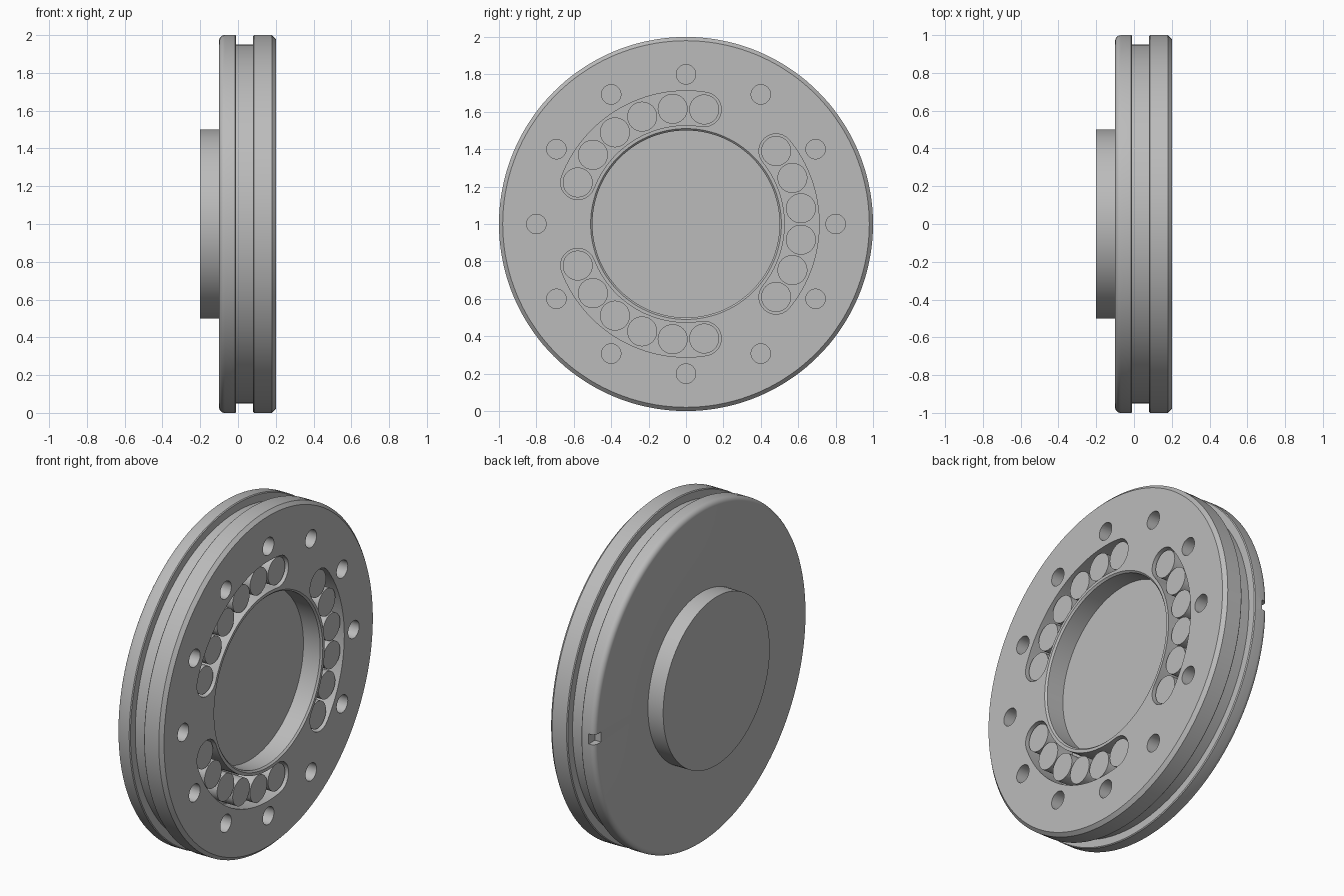
import bpy, bmesh, math
from mathutils import Vector

cube = bpy.data.objects.get("Cube")
if cube:
    bpy.data.objects.remove(cube, do_unlink=True)

steel = bpy.data.materials.new("grey_steel")
steel.use_nodes = True
GREY = (0.5, 0.5, 0.5, 1)
steel.diffuse_color = GREY
steel.node_tree.nodes["Principled BSDF"].inputs["Base Color"].default_value = GREY

FACE = 0.2        # x of the open face
SEG = 144
SLOT_R = 0.62     # pitch radius of the roller slots
SLOT_HALF = math.radians(39)


def polar(x, r, a):
    return Vector((x, r * math.cos(a), 1 + r * math.sin(a)))


def finish(name, bm):
    bmesh.ops.recalc_face_normals(bm, faces=bm.faces)
    mesh = bpy.data.meshes.new(name)
    bm.to_mesh(mesh)
    bm.free()
    mesh.materials.append(steel)
    ob = bpy.data.objects.new(name, mesh)
    bpy.context.collection.objects.link(ob)
    return ob


def lathe(name, profile):
    """Spin (x, radius) points about the x axis and cap both ends."""
    bm = bmesh.new()
    rings = [[bm.verts.new(polar(x, r, math.tau * i / SEG)) for i in range(SEG)]
             for x, r in profile]
    for a, b in zip(rings, rings[1:]):
        for i in range(SEG):
            j = (i + 1) % SEG
            bm.faces.new((a[i], a[j], b[j], b[i]))
    bm.faces.new(rings[0])
    bm.faces.new(rings[-1])
    return finish(name, bm)


def add_prism(bm, outline, x0, x1):
    """Extrude a closed outline of (y, z) points along x."""
    lo = [bm.verts.new((x0, y, z)) for y, z in outline]
    hi = [bm.verts.new((x1, y, z)) for y, z in outline]
    bm.faces.new(lo)
    bm.faces.new(hi)
    for i in range(len(lo)):
        j = (i + 1) % len(lo)
        bm.faces.new((lo[i], lo[j], hi[j], hi[i]))


def circle(r, a, size, n):
    c = polar(0, r, a)
    return [(c.y + size * math.cos(math.tau * i / n),
             c.z + size * math.sin(math.tau * i / n)) for i in range(n)]


def slot_outline(mid, w, n=32):
    """Curved slot with round ends."""
    a0, a1 = mid - SLOT_HALF, mid + SLOT_HALF
    pts = [polar(0, SLOT_R + w, a0 + (a1 - a0) * i / n) for i in range(n + 1)]
    c = polar(0, SLOT_R, a1)
    pts += [c + polar(-0, w, a1 + math.pi * i / 12) - Vector((0, 0, 1)) for i in range(1, 12)]
    pts += [polar(0, SLOT_R - w, a1 + (a0 - a1) * i / n) for i in range(n + 1)]
    c = polar(0, SLOT_R, a0)
    pts += [c + polar(0, w, a0 + math.pi * (1 + i / 12)) - Vector((0, 0, 1)) for i in range(1, 12)]
    return [(p.y, p.z) for p in pts]


# Disc body: boss, rounded flange, groove, chamfered flange, open bore
rounded = [(-0.07 - 0.03 * math.cos(t), 0.97 + 0.03 * math.sin(t))
           for t in (math.pi / 2 * i / 6 for i in range(7))]
body = lathe("disc_body", [(-0.2, 0.5), (-0.1, 0.5)] + rounded + [
    (-0.015, 1), (-0.01, 0.995), (-0.01, 0.95), (0.08, 0.95), (0.08, 0.995), (0.085, 1),
    (0.18, 1), (FACE, 0.98), (FACE, 0.51), (0.19, 0.5), (0.08, 0.5)])

# Cutter for bolt holes, roller slots and rim notch
bm = bmesh.new()
for k in range(12):
    add_prism(bm, circle(0.8, math.tau * k / 12, 0.052, 32), FACE - 0.1, FACE + 0.1)
slot_mids = [math.tau * k / 3 for k in range(3)]
for mid in slot_mids:
    add_prism(bm, slot_outline(mid, 0.092), 0.08, FACE + 0.1)
add_prism(bm, [(0.94, 0.97), (1.1, 0.97), (1.1, 1.03), (0.94, 1.03)], -0.15, -0.06)
cutter = finish("cutter", bm)

mod = body.modifiers.new("cuts", 'BOOLEAN')
mod.object = cutter
mod.solver = 'EXACT'
bpy.context.view_layer.objects.active = body
body.select_set(True)
bpy.ops.object.modifier_apply(modifier=mod.name)
bpy.data.objects.remove(cutter, do_unlink=True)

# Six rollers in each slot
bm = bmesh.new()
for mid in slot_mids:
    for i in range(6):
        a = mid - SLOT_HALF + 2 * SLOT_HALF * i / 5
        add_prism(bm, circle(SLOT_R, a, 0.08, 40), 0.08, FACE - 0.015)
rollers = finish("rollers", bm)

for ob in (body, rollers):
    bpy.ops.object.select_all(action='DESELECT')
    ob.select_set(True)
    bpy.context.view_layer.objects.active = ob
    bpy.ops.object.shade_smooth_by_angle(angle=math.radians(30))
